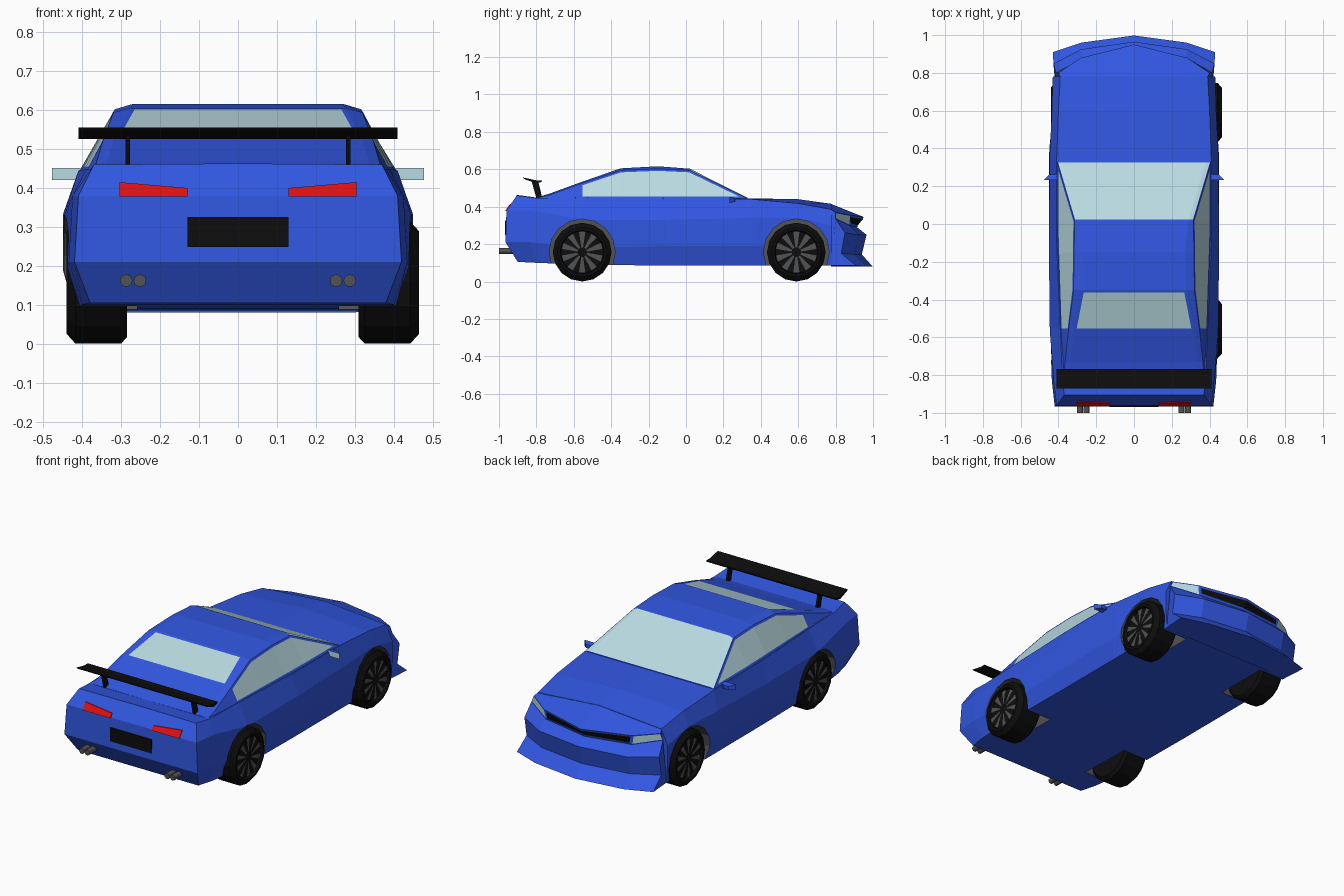
import bpy, bmesh, math
from mathutils import Matrix, Vector

if "Cube" in bpy.data.objects:
    bpy.data.objects.remove(bpy.data.objects["Cube"])


def material(name, r, g, b):
    m = bpy.data.materials.new(name)
    m.diffuse_color = (r, g, b, 1)
    m.use_nodes = True
    m.node_tree.nodes["Principled BSDF"].inputs["Base Color"].default_value = m.diffuse_color
    return m


BLUE = material("blue paint", 0.031, 0.095, 0.76)
GLASS = material("pale glass", 0.48, 0.70, 0.75)
BLACK = material("black rubber", 0.004, 0.004, 0.004)
RED = material("red lamp", 0.75, 0.005, 0.005)
GREY = material("dark grey metal", 0.085, 0.085, 0.085)


def finish(name, bm, *mats, normals=True):
    if normals:
        bmesh.ops.recalc_face_normals(bm, faces=bm.faces)
    me = bpy.data.meshes.new(name)
    bm.to_mesh(me)
    bm.free()
    for m in mats:
        me.materials.append(m)
    ob = bpy.data.objects.new(name, me)
    bpy.context.collection.objects.link(ob)
    return ob


def loft(bm, rings, strips=False):
    """Skin closed rings; ends closed by one face or by left-right strips."""
    vs = [[bm.verts.new(p) for p in r] for r in rings]
    n = len(vs[0])
    faces = [[bm.faces.new((a[j], a[(j + 1) % n], b[(j + 1) % n], b[j]))
              for j in range(n)] for a, b in zip(vs, vs[1:])]
    for r in (vs[0], vs[-1]):
        if strips:
            for i in range((n - 1) // 2):
                bm.faces.new(list(dict.fromkeys((r[i], r[i + 1], r[n - 2 - i], r[n - 1 - i]))))
        else:
            bm.faces.new(r)
    return faces


def mirrored(half):
    return half + [(-x, y, z) for x, y, z in reversed(half) if x > 0]


def box(name, lo, hi, mat):
    bm = bmesh.new()
    loft(bm, [[(x, lo[1], lo[2]), (x, hi[1], lo[2]), (x, hi[1], hi[2]), (x, lo[1], hi[2])]
              for x in (lo[0], hi[0])])
    return finish(name, bm, mat)


# Main body: half sections from floor edge to centre line, rear to front
stations = [
    [(.38, -.90, .105), (.42, -.965, .21), (.41, -.96, .38), (.37, -.905, .46), (0, -.905, .463)],
    [(.40, -.80, .10), (.435, -.83, .21), (.425, -.83, .38), (.38, -.80, .447), (0, -.80, .449)],
    [(.42, -.55, .09), (.445, -.55, .18), (.447, -.55, .33), (.39, -.55, .448), (0, -.55, .45)],
    [(.42, -.10, .085), (.45, -.10, .19), (.45, -.10, .33), (.41, -.10, .445), (0, -.10, .448)],
    [(.42, .33, .085), (.45, .36, .19), (.447, .36, .34), (.41, .33, .442), (0, .33, .445)],
    [(.42, .60, .085), (.435, .60, .20), (.435, .60, .34), (.40, .60, .418), (0, .60, .44)],
    [(.42, .78, .085), (.43, .78, .20), (.43, .78, .30), (.39, .78, .385), (0, .78, .415)],
]
bm = bmesh.new()
loft(bm, [mirrored(s) for s in stations], strips=True)
body = finish("body_shell", bm, BLUE, GREY)

# Wheel arches cut into the body, lined in grey
WHEEL_Y = (-.555, .59)
bm = bmesh.new()
for y in WHEEL_Y:
    for s in (-1, 1):
        bmesh.ops.create_cone(bm, cap_ends=True, segments=16, radius1=.176, radius2=.176, depth=.34,
                              matrix=Matrix.Translation((s * .43, y, .158)) @ Matrix.Rotation(math.pi / 2, 4, 'Y'))
for f in bm.faces:
    f.material_index = 1
cutter = finish("arch_cutter", bm, BLUE, GREY)
cutter.hide_render = True
mod = body.modifiers.new("arches", 'BOOLEAN')
mod.operation, mod.solver, mod.object = 'DIFFERENCE', 'EXACT', cutter
bpy.context.view_layer.objects.active = body
bpy.ops.object.modifier_apply(modifier=mod.name)
bpy.data.objects.remove(cutter)

# Nose: levels from hood down to splitter, as (outer xyz, middle xyz, centre yz)
levels = [
    ((.39, .775, .385), (.28, .775, .393), (.775, .415)),
    ((.40, .80, .37), (.28, .88, .355), (.95, .345)),
    ((.415, .80, .335), (.27, .875, .30), (.915, .29)),
    ((.425, .85, .26), (.28, .925, .25), (.965, .25)),
    ((.425, .83, .15), (.28, .90, .145), (.94, .145)),
    ((.43, .91, .085), (.28, .96, .08), (.998, .08)),
    ((.42, .775, .085), (.28, .775, .08), (.775, .08)),
]
out = [l[0] for l in levels]
mid = [l[1] for l in levels]
cen = [(0, *l[2]) for l in levels]
flip = lambda col: [(-x, y, z) for x, y, z in col]
bm = bmesh.new()
cols = loft(bm, [flip(out), flip(mid), cen, mid, out])
bm.normal_update()
# Headlamps in the outer columns, grille in the middle ones
lamps, grille = [cols[0][1], cols[3][1]], [cols[1][1], cols[2][1]]
bmesh.ops.recalc_face_normals(bm, faces=bm.faces)
bmesh.ops.inset_individual(bm, faces=lamps, thickness=.006)
bmesh.ops.inset_region(bm, faces=grille, thickness=.012, use_even_offset=True)
for f in lamps:
    f.material_index = 1
for f in grille:
    f.material_index = 2
finish("nose", bm, BLUE, GLASS, BLACK)

# Cabin: y, base x, base z, edge x, edge z, roof x, roof z
cabin = [
    (-.80, .375, .44, .37, .445, .34, .449),
    (-.73, .38, .44, .365, .462, .335, .470),
    (-.565, .388, .445, .347, .522, .318, .530),
    (-.35, .395, .445, .32, .594, .276, .605),
    (-.15, .402, .445, .317, .602, .27, .616),
    (.02, .407, .445, .315, .594, .29, .603),
    (.33, .407, .444, .407, .444, .38, .447),
]
bm = bmesh.new()
fs = loft(bm, [mirrored([(xb, y, zb), (xe, y, ze), (xr, y, zr)])
               for y, xb, zb, xe, ze, xr, zr in cabin], strips=True)
bmesh.ops.recalc_face_normals(bm, faces=bm.faces)
side = [[fs[i][j] for i in (2, 3, 4, 5)] for j in (0, 4)]
screen = [fs[5][j] for j in (1, 2, 3)]
rear = [fs[2][2]]
bmesh.ops.remove_doubles(bm, verts=bm.verts, dist=.0005)
# remaining windows are found again by position, since merging may rebuild faces
bm.faces.ensure_lookup_table()


def pick(y0, y1, test):
    return [f for f in bm.faces if y0 < f.calc_center_median().y < y1 and test(f)]


bm.normal_update()
groups = [(pick(-.56, .33, lambda f, s=s: f.normal.x * s > .75), .012) for s in (-1, 1)]
groups.append((pick(.05, .33, lambda f: f.normal.z > .3 and abs(f.normal.x) < .7), .004))
groups.append((pick(-.56, -.36, lambda f: f.normal.z > .3 and abs(f.normal.x) < .1), .012))
for faces, t in groups:
    bmesh.ops.inset_region(bm, faces=faces, thickness=t, use_even_offset=True)
    for f in faces:
        f.material_index = 1
finish("cabin", bm, BLUE, GLASS)

# Wheels: turned tyre with recessed rim and ten wedge spokes
profile = [(-.0775, .10), (-.0775, .14), (-.062, .157), (.055, .157),
           (.0775, .132), (.0775, .118), (.060, .113)]
for y, end in zip(WHEEL_Y, ("rear", "front")):
    for s, label in ((-1, "left"), (1, "right")):
        bm = bmesh.new()
        loft(bm, [[(w, r * math.sin(k * math.pi / 8), -r * math.cos(k * math.pi / 8))
                   for k in range(16)] for w, r in profile])
        bmesh.ops.recalc_face_normals(bm, faces=bm.faces)
        for k in range(10):
            rot = Matrix.Rotation(k * math.pi / 5, 3, 'X')
            f = bm.faces.new([bm.verts.new(rot @ Vector(p)) for p in
                              ((.068, -.005, .025), (.066, -.017, .110), (.066, .017, .110), (.068, .005, .025))])
            f.material_index = 1
            f.normal_update()
            if f.normal.x < 0:
                f.normal_flip()
        ob = finish(f"{end}_{label}_wheel", bm, BLACK, GREY, normals=False)
        ob.location = (.0125 + s * .375, y, .157)
        ob.rotation_euler.z = 0 if s > 0 else math.pi

# Rear wing
wing = [(-.872, .556), (-.80, .541), (-.768, .541), (-.772, .532), (-.805, .526), (-.865, .548)]
bm = bmesh.new()
loft(bm, [[(x, y, z) for y, z in wing] for x in (-.41, .41)])
finish("rear_wing", bm, BLACK)

# Number plate
box("number_plate", (-.13, -.969, .248), (.13, -.960, .325), BLACK)

for s, label in ((-1, "left"), (1, "right")):
    # Wing support
    bm = bmesh.new()
    loft(bm, [[(x, -.825, .535), (x, -.79, .535), (x, -.768, .445), (x, -.80, .445)]
              for x in (s * .277, s * .289)])
    finish(f"{label}_wing_support", bm, BLACK)

    # Tail lamp plate on the sloping tail
    bm = bmesh.new()
    lamp = [(.13, .378), (.305, .378), (.305, .415), (.13, .40)]
    loft(bm, [[(s * x, -.96 + (z - .38) * .6875 + d, z) for x, z in lamp] for d in (-.005, .002)])
    finish(f"{label}_tail_lamp", bm, RED)

    # Twin exhaust pipes
    for i, x in enumerate((.252, .287)):
        bm = bmesh.new()
        bmesh.ops.create_cone(bm, cap_ends=True, segments=12, radius1=.016, radius2=.016, depth=.10,
                              matrix=Matrix.Translation((s * x, -.95, .162)) @ Matrix.Rotation(math.pi / 2, 4, 'X'))
        finish(f"{label}_exhaust_{i + 1}", bm, GREY)

    # Door mirror with glass on its rearward face
    bm = bmesh.new()
    loft(bm, [[(s * x, y, z) for x, z in ((a, c), (b, c), (b, d), (a, d))]
              for y, a, b, c, d in ((.232, .405, .478, .420, .452), (.262, .412, .450, .426, .446))])
    bmesh.ops.recalc_face_normals(bm, faces=bm.faces)
    for f in bm.faces:
        f.material_index = int(f.normal.y < -.9)
    finish(f"{label}_mirror", bm, BLUE, GLASS)
    box(f"{label}_mirror_stalk", (min(s * .39, s * .42), .24, .425),
        (max(s * .39, s * .42), .265, .44), BLUE)
